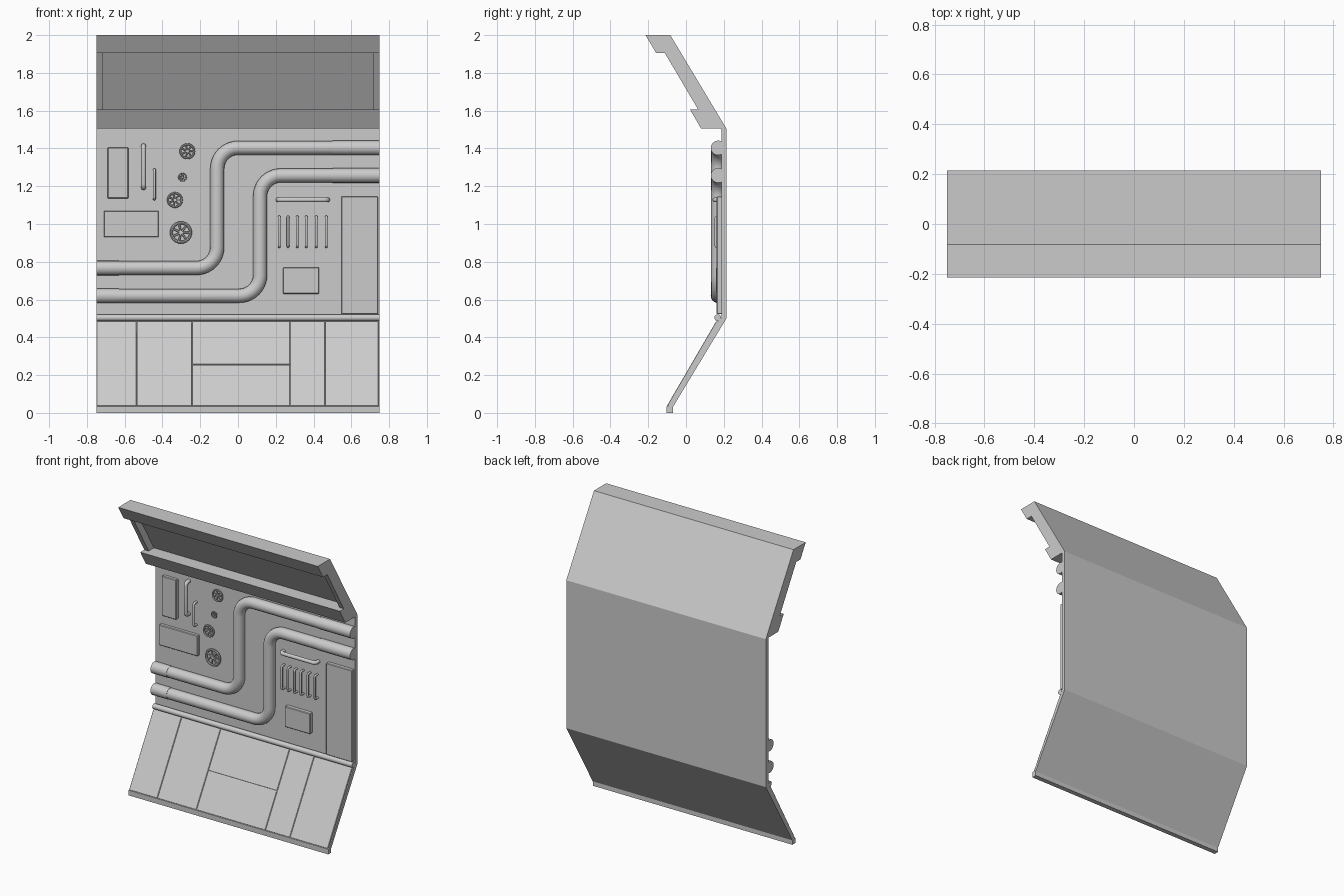
import bpy, bmesh, math
from mathutils import Vector, Matrix

if "Cube" in bpy.data.objects:
    bpy.data.objects.remove(bpy.data.objects["Cube"])

WALL_Y = 0.187
X = 0.75


def finish(name, bm, smooth=False):
    bmesh.ops.recalc_face_normals(bm, faces=bm.faces)
    me = bpy.data.meshes.new(name)
    bm.to_mesh(me)
    bm.free()
    ob = bpy.data.objects.new(name, me)
    bpy.context.collection.objects.link(ob)
    if smooth:
        shade(ob)
    return ob


def shade(ob):
    bpy.ops.object.select_all(action='DESELECT')
    ob.select_set(True)
    bpy.context.view_layer.objects.active = ob
    bpy.ops.object.shade_smooth_by_angle(angle=math.radians(40))


def prism(name, profile, x0, x1, bevel=0):
    """Extrude a (y, z) profile along x."""
    bm = bmesh.new()
    face = bm.faces.new([bm.verts.new((x0, y, z)) for y, z in profile])
    ext = bmesh.ops.extrude_face_region(bm, geom=[face])
    verts = [v for v in ext['geom'] if isinstance(v, bmesh.types.BMVert)]
    bmesh.ops.translate(bm, vec=(x1 - x0, 0, 0), verts=verts)
    if bevel:
        bmesh.ops.bevel(bm, geom=bm.edges[:], offset=bevel, segments=1, affect='EDGES')
    return finish(name, bm)


def wall_box(name, x0, x1, z0, z1, front):
    back = WALL_Y + 0.01
    return prism(name, [(front, z0), (back, z0), (back, z1), (front, z1)], x0, x1, 0.004)


def rounded(points, radius, steps=8):
    """Replace each inner corner of a path by an arc."""
    pts = [Vector(p) for p in points]
    out = [pts[0]]
    for a, b, c in zip(pts, pts[1:], pts[2:]):
        u, v = (a - b).normalized(), (c - b).normalized()
        centre = b + (u + v) * radius
        for i in range(steps + 1):
            t = math.pi / 2 * i / steps
            out.append(centre - v * radius * math.cos(t) - u * radius * math.sin(t))
    return out + [pts[-1]]


def tube(name, path, radius, res=6):
    cu = bpy.data.curves.new(name, 'CURVE')
    cu.dimensions = '3D'
    cu.bevel_depth = radius
    cu.bevel_resolution = res
    cu.use_fill_caps = True
    sp = cu.splines.new('POLY')
    sp.points.add(len(path) - 1)
    for p, co in zip(sp.points, path):
        p.co = (*co, 1)
    ob = bpy.data.objects.new(name, cu)
    bpy.context.collection.objects.link(ob)
    bpy.ops.object.select_all(action='DESELECT')
    ob.select_set(True)
    bpy.context.view_layer.objects.active = ob
    bpy.ops.object.convert(target='MESH')
    shade(bpy.context.object)


def handle(name, a, b, radius, front):
    """U-shaped grab bar between two (x, z) points on the wall."""
    y = front + radius
    path = [(a[0], WALL_Y + 0.01, a[1]), (a[0], y, a[1]),
            (b[0], y, b[1]), (b[0], WALL_Y + 0.01, b[1])]
    tube(name, rounded(path, radius * 1.5, 5), radius, 3)


def valve(name, x, z, r):
    """Hand wheel: torus rim, spokes, hub and stem."""
    bm = bmesh.new()
    n, m, tr = 24, 8, r * 0.13
    rings = []
    for i in range(n):
        a = 2 * math.pi * i / n
        ring = []
        for j in range(m):
            b = 2 * math.pi * j / m
            d = r - tr + tr * math.cos(b)
            ring.append(bm.verts.new((d * math.cos(a), d * math.sin(a), tr * math.sin(b))))
        rings.append(ring)
    for i in range(n):
        p, q = rings[i], rings[(i + 1) % n]
        for j in range(m):
            k = (j + 1) % m
            bm.faces.new((p[j], q[j], q[k], p[k]))
    for i in range(7):
        turn = Matrix.Rotation(2 * math.pi * i / 7, 4, 'Z')
        lay = Matrix.Translation((r * 0.5, 0, 0)) @ Matrix.Rotation(math.pi / 2, 4, 'Y')
        bmesh.ops.create_cone(bm, cap_ends=True, segments=6, radius1=tr * 0.7,
                              radius2=tr * 0.7, depth=r * 0.85, matrix=turn @ lay)
    bmesh.ops.create_cone(bm, cap_ends=True, segments=16, radius1=r * 0.25, radius2=r * 0.2,
                          depth=0.04, matrix=Matrix.Translation((0, 0, -0.014)))
    bm.transform(Matrix.Translation((x, 0.163, z)) @ Matrix.Rotation(math.pi / 2, 4, 'X'))
    finish(name, bm, True)


# Bent wall shell with canopy beams
prism("wall_shell", [
    (-0.214, 2.0), (-0.083, 2.0), (0.214, 1.505), (0.214, 0.5), (-0.07, 0.03), (-0.07, 0.0),
    (-0.102, 0.0), (-0.102, 0.035), (-0.085, 0.04), (0.172, 0.485), (WALL_Y, 0.5),
    (WALL_Y, 1.505), (0.08, 1.505), (0.022, 1.605), (0.122, 1.605), (-0.058, 1.905),
    (-0.158, 1.905)], -X, X)

# Canopy end ribs
for side, x0, x1 in (("left", -X, -0.717), ("right", 0.717, X)):
    prism(f"canopy_rib_{side}", [(0.065, 1.605), (0.125, 1.605), (-0.055, 1.905),
                                 (-0.112, 1.905)], x0, x1)


# Sloped lower cladding panels
def slope_y(z):
    return -0.101 + (z - 0.037) * 0.582


def cladding(name, x0, x1, z0, z1):
    prism(name, [(slope_y(z0), z0), (slope_y(z0) + 0.025, z0),
                 (slope_y(z1) + 0.025, z1), (slope_y(z1), z1)], x0 + 0.001, x1 - 0.001, 0.002)


seams = [-0.75, -0.537, -0.243, 0.275, 0.46, 0.745]
for i, (x0, x1) in enumerate(zip(seams, seams[1:])):
    if i == 2:
        cladding("lower_panel_centre_bottom", x0, x1, 0.037, 0.254)
        cladding("lower_panel_centre_top", x0, x1, 0.256, 0.485)
    else:
        cladding(f"lower_panel_{i}", x0, x1, 0.037, 0.485)

# Round rail between lower panels and wall
tube("ledge_rail", [(-X, 0.168, 0.504), (X, 0.168, 0.504)], 0.018, 4)

# Two large S-bend pipes with end sleeves
PY, PR = 0.17, 0.037
for name, xv, zl, zh in (("upper_pipe", -0.11, 0.767, 1.403), ("lower_pipe", 0.117, 0.62, 1.257)):
    path = [(-X, PY, zl), (xv, PY, zl), (xv, PY, zh), (X, PY, zh)]
    tube(name, rounded(path, 0.11, 10), PR)
    tube(name + "_sleeve_left", [(-X, PY, zl), (-0.63, PY, zl)], PR + 0.002)
    tube(name + "_sleeve_right", [(0.5, PY, zh), (X, PY, zh)], PR + 0.002)

# Raised boxes and the tall cabinet
wall_box("box_tall", -0.69, -0.58, 1.135, 1.406, 0.165)
wall_box("box_wide", -0.71, -0.42, 0.93, 1.07, 0.165)
wall_box("box_small", 0.238, 0.43, 0.63, 0.77, 0.16)
wall_box("tall_cabinet", 0.547, 0.742, 0.523, 1.146, 0.162)

# Grab bars
handle("grab_bar_long", (-0.5, 1.192), (-0.5, 1.414), 0.013, 0.142)
handle("grab_bar_short", (-0.443, 1.133), (-0.443, 1.287), 0.008, 0.15)
handle("grab_bar_horizontal", (0.213, 1.128), (0.474, 1.128), 0.013, 0.14)
for i, x in enumerate((0.218, 0.265, 0.313, 0.361, 0.414, 0.467)):
    handle(f"thin_bar_{i}", (x, 0.88), (x, 1.038), 0.007, 0.15)

# Valve wheels
for i, (x, z, r) in enumerate(((-0.268, 1.385, 0.042), (-0.294, 1.247, 0.023),
                               (-0.334, 1.127, 0.042), (-0.302, 0.955, 0.059))):
    valve(f"valve_wheel_{i}", x, z, r)
